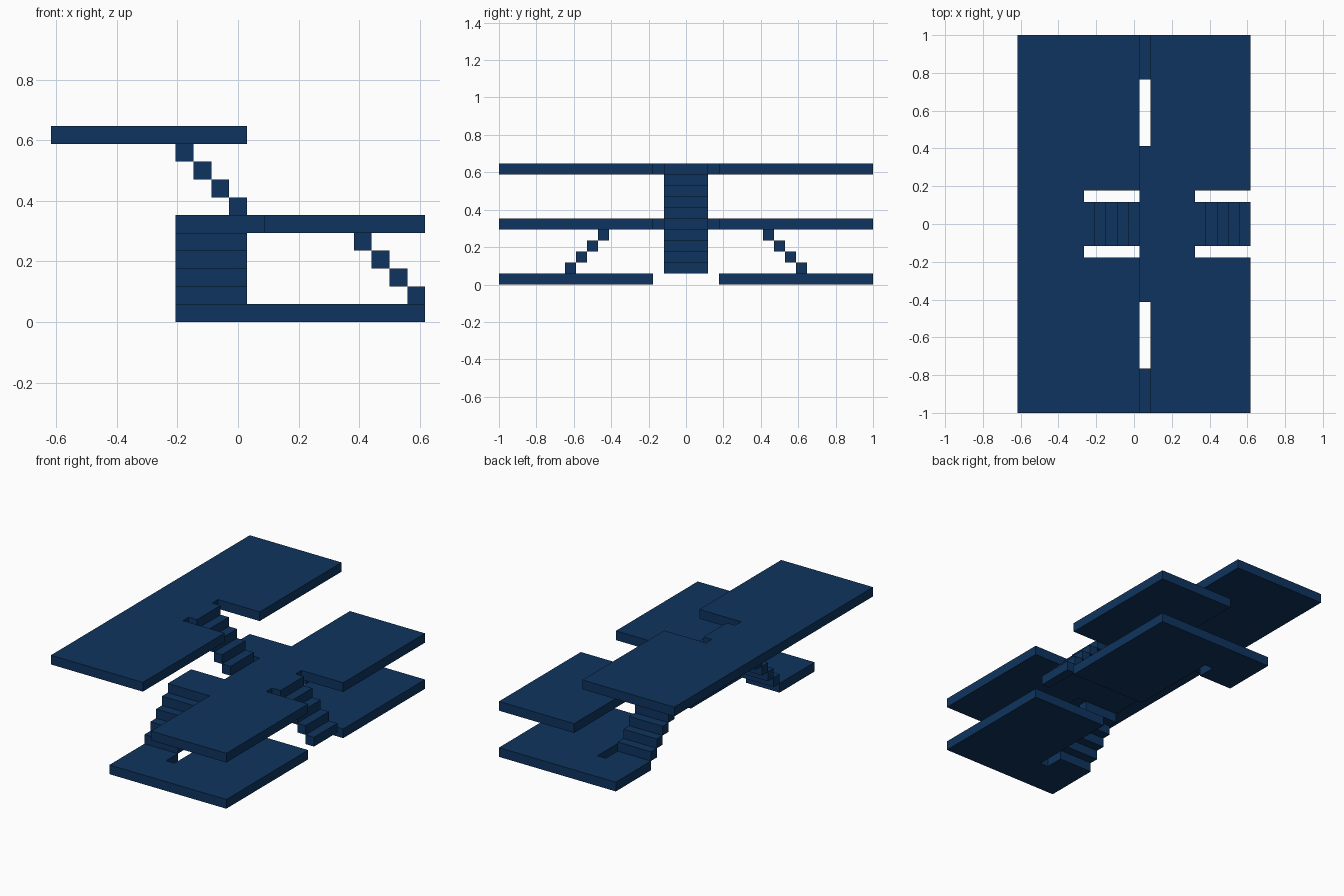
import bpy
import bmesh

cube = bpy.data.objects.get("Cube")
if cube:
    bpy.data.objects.remove(cube, do_unlink=True)

U = 2 / 34  # one grid unit: slab thickness, tread depth and riser height

navy = bpy.data.materials.new("navy_blue")
colour = (0.0045, 0.034, 0.113, 1)
navy.diffuse_color = colour
navy.use_nodes = True
navy.node_tree.nodes["Principled BSDF"].inputs["Base Color"].default_value = colour


def finish(name, bm):
    bmesh.ops.recalc_face_normals(bm, faces=bm.faces)
    mesh = bpy.data.meshes.new(name)
    bm.to_mesh(mesh)
    bm.free()
    mesh.materials.append(navy)
    obj = bpy.data.objects.new(name, mesh)
    bpy.context.collection.objects.link(obj)
    return obj


def prism(bm, outline, z0, z1):
    """Extrude a plan outline given in grid units."""
    face = bm.faces.new([bm.verts.new((x * U, y * U, z0 * U)) for x, y in outline])
    top = bmesh.ops.extrude_face_region(bm, geom=[face])["geom"]
    verts = [v for v in top if isinstance(v, bmesh.types.BMVert)]
    bmesh.ops.translate(bm, verts=verts, vec=(0, 0, (z1 - z0) * U))


def slab(name, outline, z):
    bm = bmesh.new()
    prism(bm, outline, z, z + 1)
    finish(name, bm)


def mirrored(half):
    """Complete a half plan by reflecting it across y = 0."""
    return half + [(x, -y) for x, y in reversed(half)]


def stairs(name, x0, x1, y0, y1, top, dx, dy):
    """Four floating block steps, descending from the first block."""
    bm = bmesh.new()
    for i in range(4):
        a, b, c, d = x0 + i * dx, x1 + i * dx, y0 + i * dy, y1 + i * dy
        prism(bm, [(a, c), (b, c), (b, d), (a, d)], top - i - 1, top - i)
    finish(name, bm)


# Upper floor: notched around the stair, with a short landing tongue
slab("upper_floor", mirrored([(-10.5, 17), (0.5, 17), (0.5, 3), (-4.5, 3),
                              (-4.5, 2), (-3.5, 2)]), 10)

# Middle floor: wide deck with a central platform reaching under the upper floor
slab("middle_floor", mirrored([(0.5, 3), (-3.5, 3), (-3.5, 7), (1.5, 7), (1.5, 17),
                               (10.5, 17), (10.5, 3), (5.5, 3), (5.5, 2), (6.5, 2)]), 5)

# Straight stairs
stairs("upper_stairs", -3.5, -2.5, -2, 2, 10, 1, 0)
stairs("left_stairs", 6.5, 7.5, -2, 2, 5, 1, 0)

# Two lower floors, each with a stair descending outwards onto it
lower = [(-3.5, 11), (0.5, 11), (0.5, 13), (1.5, 13), (1.5, 3),
         (10.5, 3), (10.5, 17), (-3.5, 17)]
for side, s in (("back", 1), ("front", -1)):
    slab(side + "_lower_floor", [(x, y * s) for x, y in lower], 0)
    stairs(side + "_stairs", -3.5, 0.5, 7 * s, 8 * s, 5, 0, s)
